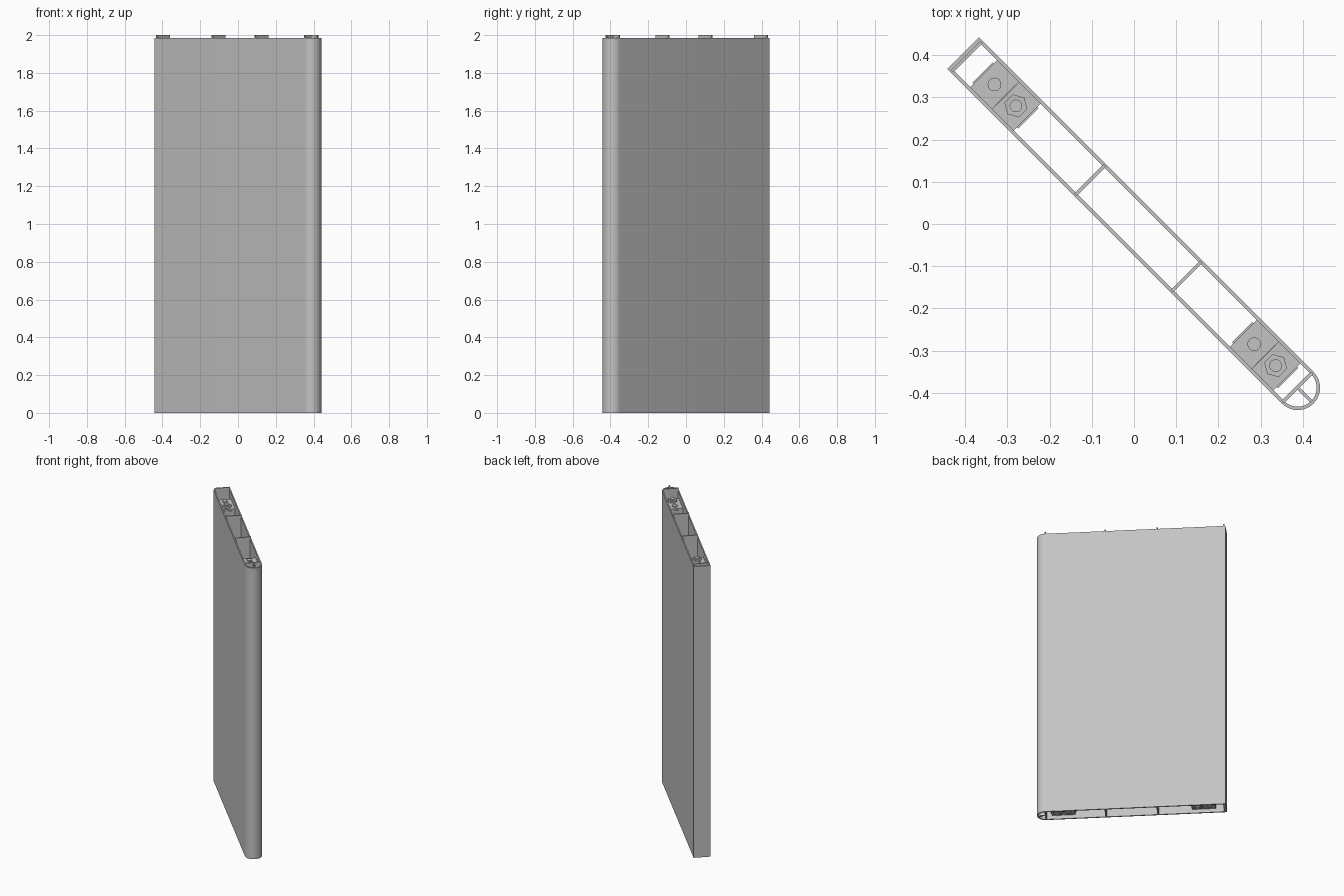
import bpy, bmesh
from math import pi, sin, cos
from mathutils import Matrix

if "Cube" in bpy.data.objects:
    bpy.data.objects.remove(bpy.data.objects["Cube"])

grey = bpy.data.materials.new("panel grey")
grey.use_nodes = True
grey.diffuse_color = (0.55, 0.55, 0.55, 1)
grey.node_tree.nodes["Principled BSDF"].inputs["Base Color"].default_value = (0.55, 0.55, 0.55, 1)

TURN = Matrix.Rotation(-pi / 4, 4, 'Z')   # the panel stands diagonally
HALF, WALL = 0.053, 0.008                 # half thickness and skin thickness
BACK, NOSE = -0.573, 0.549                # square end, centre of rounded end
SKIN_TOP, TOP = 1.985, 2.0


def finish(bm, name, smooth=False):
    bmesh.ops.recalc_face_normals(bm, faces=bm.faces)
    bm.transform(TURN)
    mesh = bpy.data.meshes.new(name)
    bm.to_mesh(mesh)
    bm.free()
    mesh.materials.append(grey)
    obj = bpy.data.objects.new(name, mesh)
    bpy.context.collection.objects.link(obj)
    if smooth:
        bpy.ops.object.select_all(action='DESELECT')
        obj.select_set(True)
        bpy.context.view_layer.objects.active = obj
        bpy.ops.object.shade_smooth_by_angle(angle=pi / 6)
    return obj


def box(name, u0, u1, half_v, z0, z1, v=0):
    bm = bmesh.new()
    size = Matrix.Diagonal((u1 - u0, 2 * half_v, z1 - z0, 1))
    place = Matrix.Translation(((u0 + u1) / 2, v, (z0 + z1) / 2))
    bmesh.ops.create_cube(bm, size=1, matrix=place @ size)
    return finish(bm, name)


def prism(name, u, radius, z0, z1, sides):
    bm = bmesh.new()
    bmesh.ops.create_cone(bm, cap_ends=True, segments=sides, radius1=radius, radius2=radius,
                          depth=z1 - z0, matrix=Matrix.Translation((u, 0, (z0 + z1) / 2)))
    return finish(bm, name, sides > 6)


def outline(inset):
    r = HALF - inset
    arc = [(NOSE + r * sin(i * pi / 20), -r * cos(i * pi / 20)) for i in range(21)]
    return [(BACK + inset, -r)] + arc + [(BACK + inset, r)]


# Hollow outer skin, open at top and bottom
bm = bmesh.new()
rings = [[bm.verts.new((u, v, z)) for u, v in outline(inset)]
         for inset, z in ((0, 0), (0, SKIN_TOP), (WALL, SKIN_TOP), (WALL, 0))]
count = len(rings[0])
for a, b in zip(rings, rings[1:] + rings[:1]):
    for i in range(count):
        j = (i + 1) % count
        bm.faces.new((a[i], a[j], b[j], b[i]))
finish(bm, "outer_skin", True)

# Cross ribs standing slightly proud of the skin
for i, u in enumerate((-0.561, -0.147, 0.176, 0.548)):
    box(f"cross_rib_{i + 1}", u - 0.004, u + 0.004, 0.049, 0, TOP)
box("nose_rib", 0.552, 0.596, 0.004, 0, TOP)

# Clamp blocks with bolt and nut near both ends, at top and bottom
for side, u0 in (("back", -0.504), ("nose", 0.367)):
    mid, u1 = u0 + 0.073, u0 + 0.146
    for level, z0, z1, out in (("upper", 1.87, 1.945, 1), ("lower", 0.025, 0.1, -1)):
        tag = f"{side}_{level}"
        box(f"{tag}_clamp_outer", u0, mid - 0.0005, HALF - WALL, z0, z1)
        box(f"{tag}_clamp_inner", mid + 0.0005, u1, HALF - WALL, z0, z1)
        box(f"{tag}_clamp_strip", u0 - 0.004, u1 + 0.004, 0.034, z0 + 0.01, z1 - 0.01)
        face = z1 if out > 0 else z0

        def fitting(name, u, radius, height, sides):
            ends = sorted((face, face + out * height))
            prism(f"{tag}_{name}", u, radius, *ends, sides)

        fitting("bolt", u0 + 0.036, 0.016, 0.008, 24)
        fitting("nut", u0 + 0.108, 0.028, 0.012, 6)
        fitting("nut_bolt", u0 + 0.108, 0.015, 0.02, 24)
